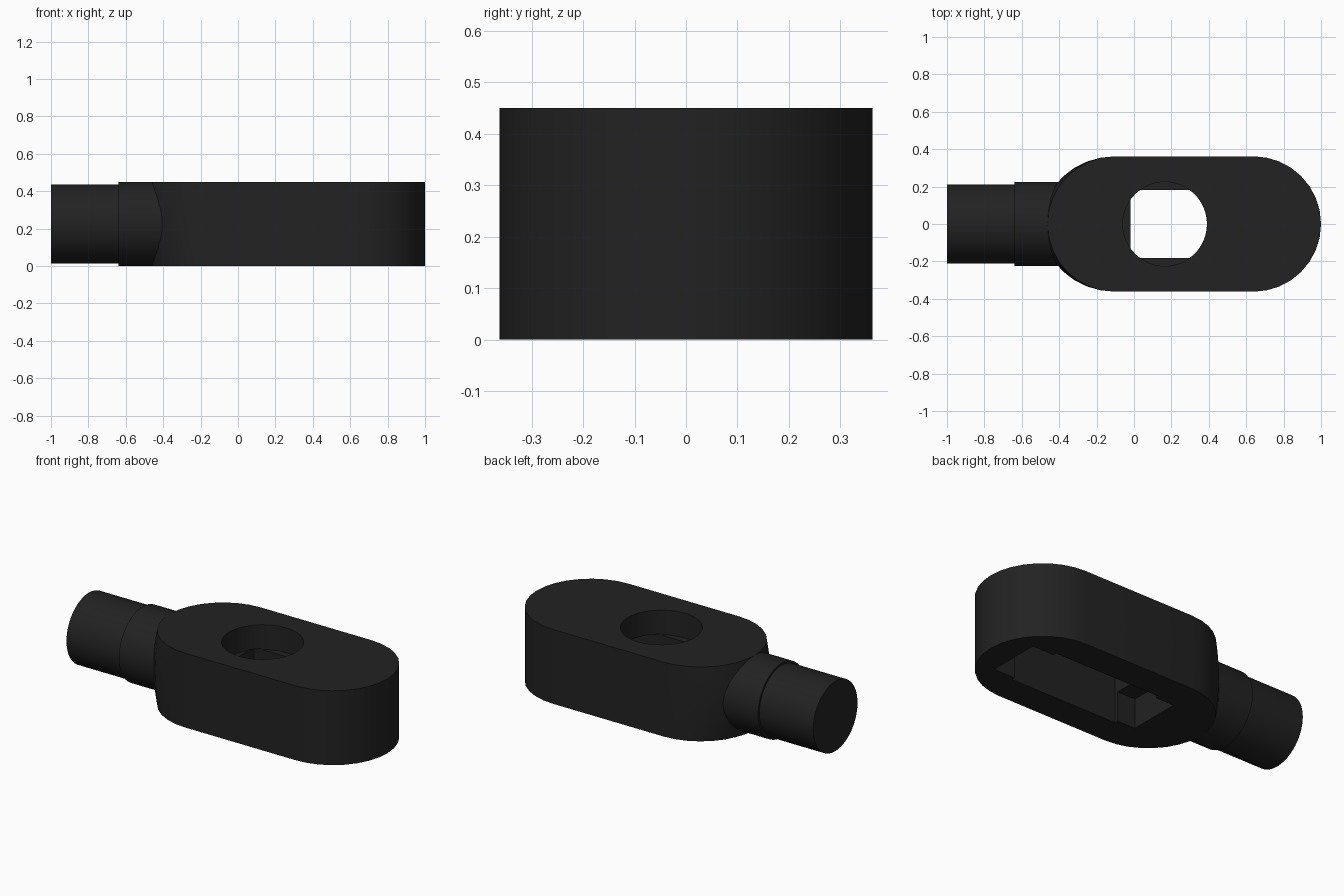
import bpy, bmesh, math

if "Cube" in bpy.data.objects:
    bpy.data.objects.remove(bpy.data.objects["Cube"])

H = 0.45            # body height
R = 0.362           # end radius of the body
X0, X1 = -0.10, 0.638   # centres of the two rounded ends

black = bpy.data.materials.new("matte_black")
black.diffuse_color = (0.016, 0.016, 0.016, 1)
black.use_nodes = True
black.node_tree.nodes["Principled BSDF"].inputs["Base Color"].default_value = black.diffuse_color


def finish(name, bm):
    """Turn a bmesh into a named object."""
    bmesh.ops.recalc_face_normals(bm, faces=bm.faces[:])
    mesh = bpy.data.meshes.new(name)
    bm.to_mesh(mesh)
    bm.free()
    mesh.materials.append(black)
    obj = bpy.data.objects.new(name, mesh)
    bpy.context.collection.objects.link(obj)
    return obj


def loft(name, rings):
    """Skin a stack of equal rings and cap both ends."""
    bm = bmesh.new()
    rows = [[bm.verts.new(p) for p in ring] for ring in rings]
    n = len(rows[0])
    for a, b in zip(rows, rows[1:]):
        for i in range(n):
            j = (i + 1) % n
            bm.faces.new((a[i], a[j], b[j], b[i]))
    bm.faces.new(rows[0])
    bm.faces.new(rows[-1])
    return finish(name, bm)


def box(name, x0, x1, half_y, z0, z1):
    return loft(name, [[(x0, -half_y, z), (x1, -half_y, z),
                        (x1, half_y, z), (x0, half_y, z)] for z in (z0, z1)])


def body_ring(z, seg=16):
    """Rounded slot outline whose neck end bulges at mid height."""
    bulge = 0.03 * (1 - (2 * z / H - 1) ** 2)
    ring = []
    for i in range(seg + 1):
        a = -math.pi / 2 + math.pi * i / seg
        ring.append((X1 + R * math.cos(a), R * math.sin(a), z))
    for i in range(seg + 1):
        a = math.pi / 2 + math.pi * i / seg
        ring.append((X0 + (R + bulge) * math.cos(a), R * math.sin(a), z))
    return ring


def shade(obj):
    bpy.ops.object.select_all(action='DESELECT')
    obj.select_set(True)
    bpy.context.view_layer.objects.active = obj
    bpy.ops.object.shade_smooth_by_angle(angle=math.radians(30))


# Body
body = loft("body", [body_ring(H * i / 8) for i in range(9)])

# Cutters: deep chamber, shallow end pockets, round opening in the top
chamber = box("chamber_cutter", -0.02, 0.70, 0.182, -0.1, 0.305)
pocket = box("pocket_cutter", -0.14, 0.84, 0.16, -0.12, 0.18)
opening = loft("opening_cutter", [
    [(0.165 + 0.225 * math.cos(math.tau * i / 48),
      0.225 * math.sin(math.tau * i / 48), z) for i in range(48)]
    for z in (0.30, 0.6)])
bpy.context.view_layer.objects.active = body
for cutter in (chamber, pocket, opening):
    mod = body.modifiers.new(cutter.name, 'BOOLEAN')
    mod.operation = 'DIFFERENCE'
    mod.solver = 'EXACT'
    mod.object = cutter
    bpy.ops.object.modifier_apply(modifier=mod.name)
    bpy.data.objects.remove(cutter)
shade(body)


# Neck: collar against the body, slimmer stub at the end
def rod(name, x0, x1, r, seg=48):
    obj = loft(name, [[(x, r * math.cos(math.tau * i / seg),
                        H / 2 + r * math.sin(math.tau * i / seg))
                       for i in range(seg)] for x in (x0, x1)])
    shade(obj)


rod("neck_collar", -0.64, -0.34, 0.2245)
rod("neck_stub", -1.0, -0.62, 0.212)
